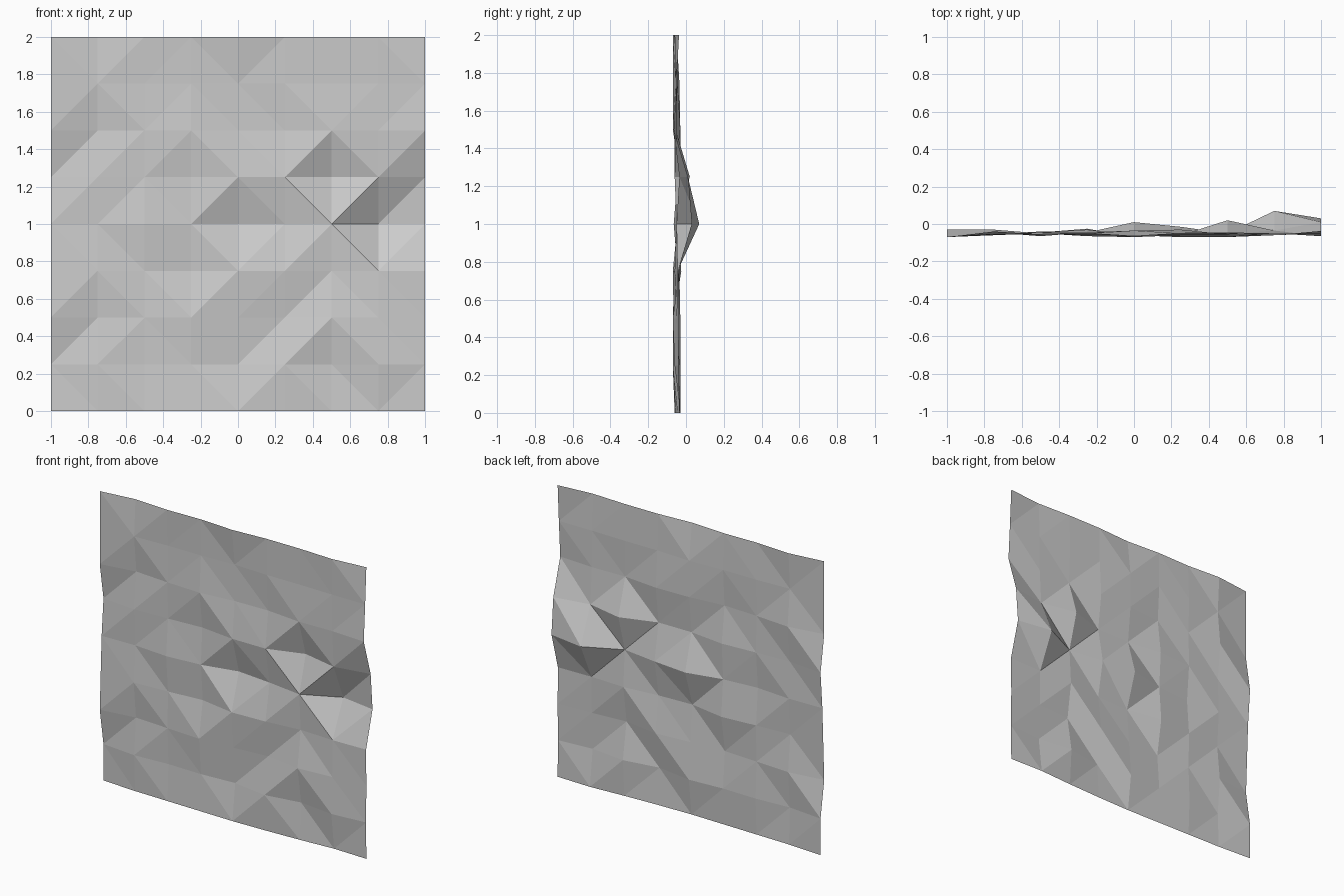
import bpy
import bmesh

cube = bpy.data.objects.get("Cube")
if cube:
    bpy.data.objects.remove(cube, do_unlink=True)

# Forward bulge of the sheet in thousandths, top row first, left to right
RELIEF = [
    (70, 40, 55, 50, 65, 50, 50, 60, 37),
    (70, 55, 45, 45, 35, 45, 45, 50, 50),
    (70, 30, 50, 60, 35, 30, 55, 50, 65),
    (30, 55, 45, 30, 60, 60, -20, 35, -10),
    (50, 45, 65, 45, -10, 15, 50, -70, -30),
    (60, 60, 45, 25, 70, 60, 35, 45, 40),
    (70, 35, 50, 65, 50, 30, 70, 50, 37),
    (30, 55, 40, 45, 30, 70, 30, 60, 40),
    (30, 45, 50, 55, 60, 55, 45, 30, 37),
]


def make_material(name, value):
    material = bpy.data.materials.new(name)
    material.use_nodes = True
    colour = (value, value, value, 1.0)
    material.diffuse_color = colour
    shader = material.node_tree.nodes["Principled BSDF"]
    shader.inputs["Base Color"].default_value = colour
    shader.inputs["Roughness"].default_value = 0.9
    return material


def make_sheet(name, relief, width):
    bm = bmesh.new()
    cells = len(relief) - 1
    step = width / cells
    grid = [
        [bm.verts.new((col * step - width / 2, -depth / 1000, width - row * step))
         for col, depth in enumerate(line)]
        for row, line in enumerate(relief)
    ]
    # Fold every square cell along its shorter diagonal
    for row in range(cells):
        for col in range(cells):
            a, b = grid[row][col], grid[row][col + 1]
            d, c = grid[row + 1][col], grid[row + 1][col + 1]
            if abs(a.co.y - c.co.y) < abs(b.co.y - d.co.y):
                triangles = ((a, d, c), (a, c, b))
            else:
                triangles = ((a, d, b), (b, d, c))
            for triangle in triangles:
                bm.faces.new(triangle)
    mesh = bpy.data.meshes.new(name)
    bm.to_mesh(mesh)
    bm.free()
    sheet = bpy.data.objects.new(name, mesh)
    bpy.context.collection.objects.link(sheet)
    return sheet


# Upright faceted rock sheet
rock_wall = make_sheet("rock_wall", RELIEF, 2.0)
rock_wall.data.materials.append(make_material("stone_grey", 0.6))
